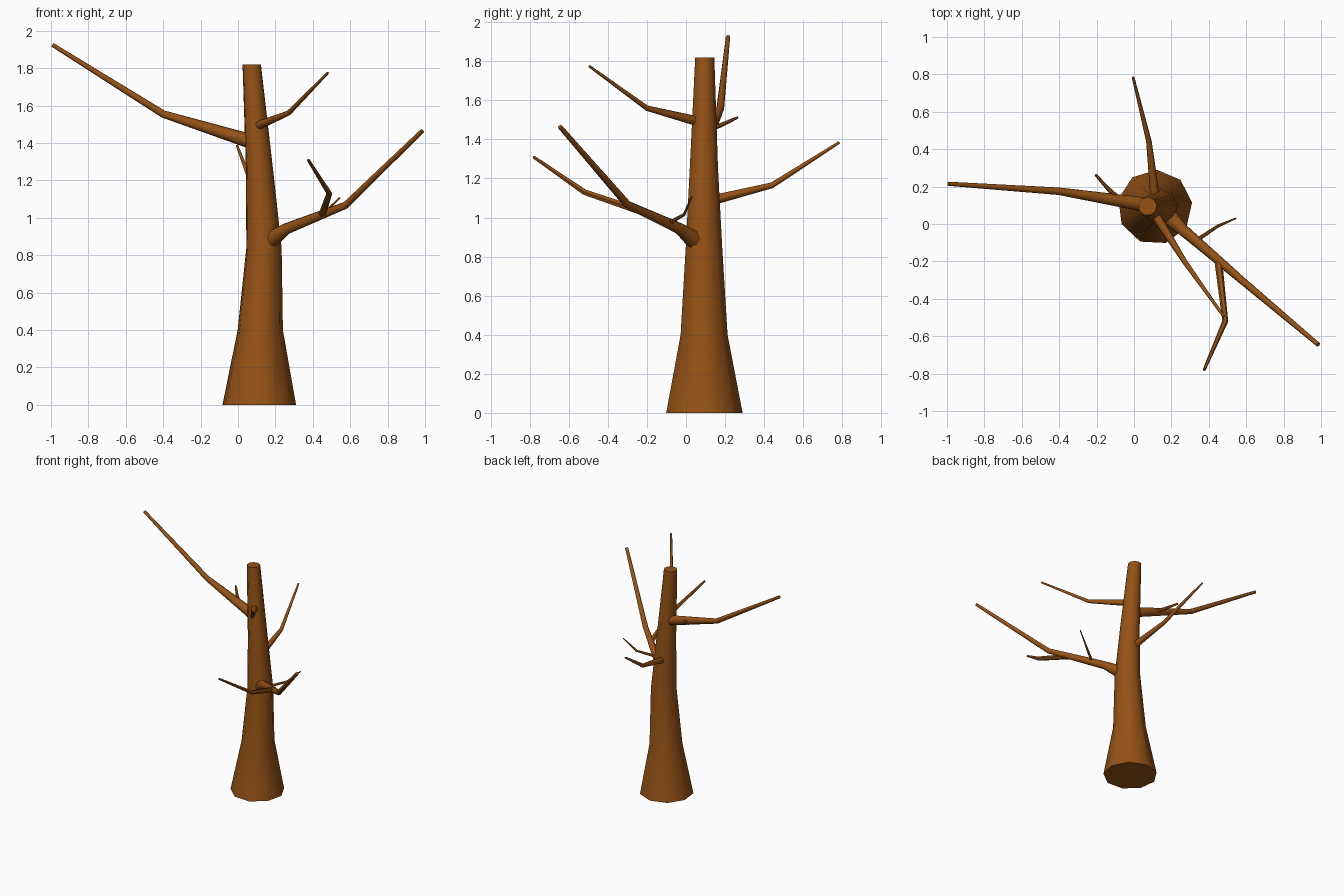
import bpy, bmesh, math
from mathutils import Vector

if "Cube" in bpy.data.objects:
    bpy.data.objects.remove(bpy.data.objects["Cube"])

bark = bpy.data.materials.new("bark")
bark.diffuse_color = (0.30, 0.085, 0.008, 1)
bark.use_nodes = True
bark.node_tree.nodes["Principled BSDF"].inputs["Base Color"].default_value = bark.diffuse_color


def limb(name, path, sides, phase=0, upright=False):
    """Tapered tube through (x, y, z, radius) points, capped at both ends."""
    bm = bmesh.new()
    pts = [Vector(p[:3]) for p in path]
    rings = []
    for i, p in enumerate(pts):
        t = Vector()
        if i > 0:
            t += (p - pts[i - 1]).normalized()
        if i < len(pts) - 1:
            t += (pts[i + 1] - p).normalized()
        if upright:
            u, v = Vector((1, 0, 0)), Vector((0, 1, 0))
        else:
            t.normalize()
            u = t.cross(Vector((0, 0, 1))).normalized()
            v = t.cross(u) * -1
            u = -u
        ring = []
        for k in range(sides):
            a = phase + 2 * math.pi * k / sides
            ring.append(bm.verts.new(p + path[i][3] * (u * math.cos(a) + v * math.sin(a))))
        rings.append(ring)
    for a, b in zip(rings, rings[1:]):
        for k in range(sides):
            n = (k + 1) % sides
            bm.faces.new((a[k], a[n], b[n], b[k]))
    bm.faces.new(rings[0][::-1])
    bm.faces.new(rings[-1])
    bmesh.ops.recalc_face_normals(bm, faces=bm.faces)
    me = bpy.data.meshes.new(name)
    bm.to_mesh(me)
    bm.free()
    me.materials.append(bark)
    ob = bpy.data.objects.new(name, me)
    bpy.context.collection.objects.link(ob)
    bpy.ops.object.select_all(action='DESELECT')
    ob.select_set(True)
    bpy.context.view_layer.objects.active = ob
    bpy.ops.object.shade_smooth_by_angle(angle=math.radians(50))
    return ob


# Trunk: flared foot, slight lean, cut-off top
limb("trunk", [(0.112, 0.09, 0, 0.2), (0.118, 0.09, 0.4, 0.123),
               (0.138, 0.09, 0.84, 0.096), (0.115, 0.09, 1.25, 0.074),
               (0.073, 0.095, 1.82, 0.05)], 9, math.radians(7), True)

# Main branches
limb("branch_left", [(0.08, 0.10, 1.405, 0.04), (-0.40, 0.175, 1.555, 0.02),
                     (-0.992, 0.215, 1.925, 0.011)], 8)
limb("branch_right", [(0.15, 0.07, 0.865, 0.055), (0.26, -0.03, 0.942, 0.031),
                      (0.575, -0.30, 1.067, 0.02), (0.985, -0.645, 1.465, 0.012)], 8)
limb("branch_back", [(0.115, 0.12, 1.085, 0.026), (0.08, 0.44, 1.165, 0.015),
                     (-0.005, 0.785, 1.385, 0.007)], 8)
limb("branch_front", [(0.10, 0.07, 1.49, 0.026), (0.27, -0.20, 1.56, 0.014),
                      (0.48, -0.495, 1.775, 0.007)], 8)

# Twigs growing from the main branches
limb("twig_right_front", [(0.45, -0.19, 1.018, 0.021), (0.488, -0.52, 1.13, 0.016),
                          (0.375, -0.78, 1.31, 0.008)], 6)
limb("twig_right_back", [(0.33, -0.09, 0.97, 0.011), (0.45, -0.01, 1.015, 0.008),
                         (0.545, 0.03, 1.108, 0.004)], 6)
limb("twig_left", [(-0.07, 0.125, 1.452, 0.014), (-0.14, 0.19, 1.478, 0.011),
                   (-0.205, 0.263, 1.512, 0.007)], 6)
